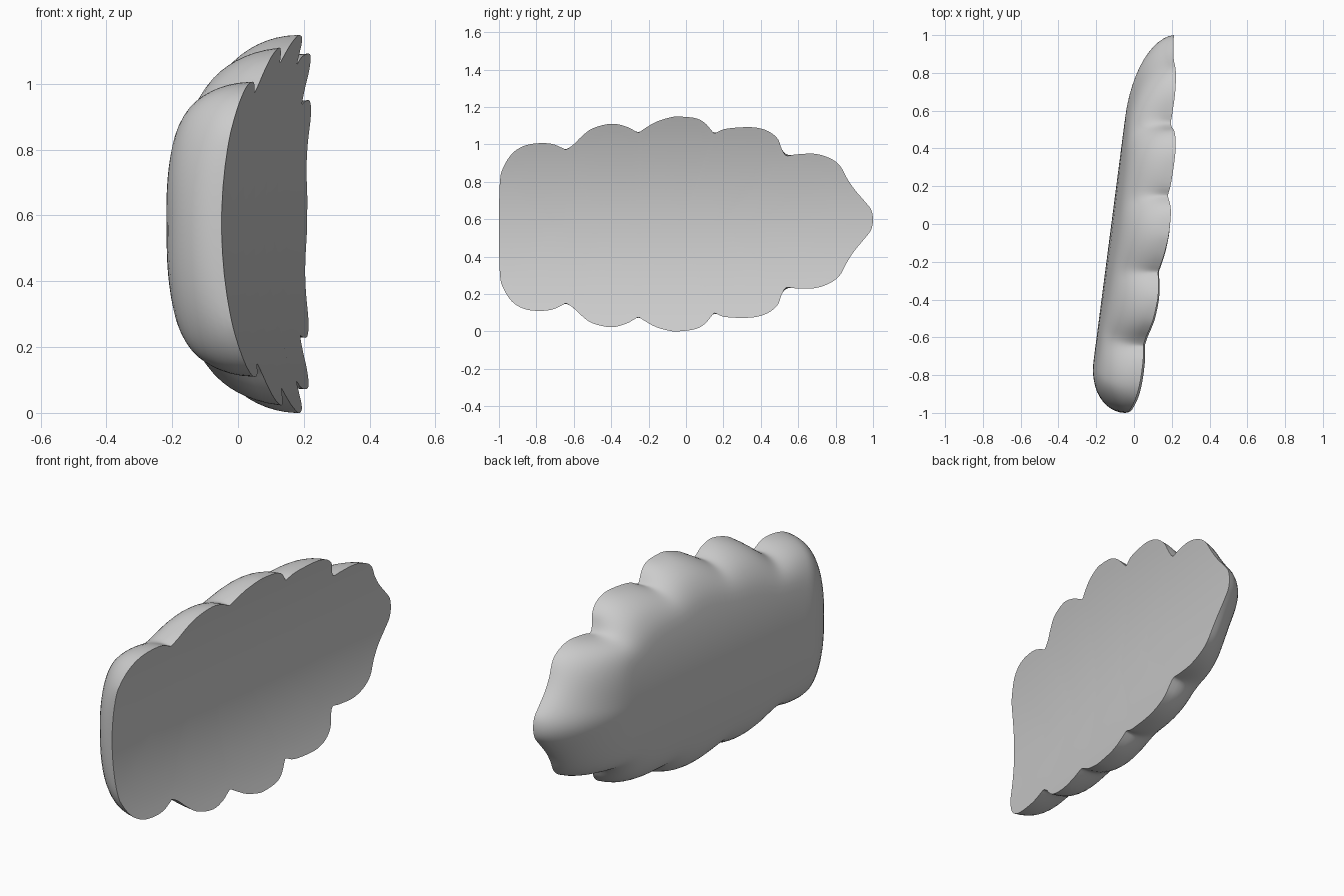
import bpy, bmesh, math

cube = bpy.data.objects.get("Cube")
if cube:
    bpy.data.objects.remove(cube, do_unlink=True)

THICK = 0.2

# Upper half of the scalloped outline as (y, z), blunt end to tip
HALF = [(-1.0, .56), (-.995, .80), (-.975, .88), (-.93, .95), (-.87, .99), (-.80, 1.005),
        (-.72, 1.003), (-.66, .98), (-.64, .973), (-.60, 1.0), (-.56, 1.04), (-.50, 1.085),
        (-.40, 1.11), (-.32, 1.095), (-.27, 1.07), (-.25, 1.065), (-.22, 1.085), (-.16, 1.12),
        (-.08, 1.145), (-.03, 1.148), (.05, 1.14), (.10, 1.115), (.14, 1.07), (.155, 1.06),
        (.20, 1.08), (.28, 1.09), (.37, 1.09), (.44, 1.07), (.49, 1.03), (.51, .98),
        (.535, .94), (.58, .945), (.68, .95), (.76, .93), (.82, .89), (.86, .82),
        (.90, .76), (.96, .69), (.99, .65), (1.0, .597)]


def mid_z(y):
    return 0.575 + 0.022 * y


def face_x(y, z):
    """Shallow dished surface of the flat side."""
    return 0.08 + 0.13 * y + 0.34 * (z - 0.575) ** 2


def smoothstep(a, b, v):
    t = min(1, max(0, (v - a) / (b - a)))
    return t * t * (3 - 2 * t)


def spline(points, steps):
    """Closed Catmull-Rom curve."""
    out, n = [], len(points)
    for i in range(n):
        p = [points[(i + k) % n] for k in (-1, 0, 1, 2)]
        for s in range(steps):
            t = s / steps
            out.append(tuple(0.5 * (2 * b + (c - a) * t + (2 * a - 5 * b + 4 * c - d) * t * t
                                    + (3 * b - a - 3 * c + d) * t ** 3)
                             for a, b, c, d in zip(*p)))
    return out


def blur(points, passes):
    for _ in range(passes):
        n = len(points)
        points = [tuple((points[i - 1][k] + 2 * points[i][k] + points[(i + 1) % n][k]) / 4
                        for k in (0, 1)) for i in range(n)]
    return points


def spine(y):
    q = -0.1 + 0.55 * y
    return q, mid_z(q)


def toward(p, f):
    q = spine(p[0])
    return p[0] + (q[0] - p[0]) * f, p[1] + (q[1] - p[1]) * f


# Full outline: upper half mirrored about the slightly tilted axis
HALF[0] = (-1.0, mid_z(-1))
lower = [(y, 2 * mid_z(y) - z) for y, z in HALF[-2:0:-1]]
outline = spline(HALF + lower, 4)

rings = []
# Dished face, from the spine out to the rim
for f in (1, .8, .6, .4, .2, .08, 0):
    rings.append([(face_x(*c), *c) for c in (toward(p, f) for p in outline)])

# Rounded wall; the scallops soften as it rolls over to the back
STEPS = 12
loop = outline
for k in range(1, STEPS + 1):
    a = k / STEPS * math.pi / 2
    loop = blur(loop, 8 if k < 8 else 16)
    ring = []
    for p in loop:
        tip, blunt = smoothstep(.6, .95, p[0]), smoothstep(-.85, -.99, p[0])
        radius = .2 + .19 * tip + .05 * blunt
        power = 2.5 - .5 * max(tip, blunt)
        inset = radius * (1 - math.cos(a) ** (2 / power))
        height = THICK * math.sin(a) ** (2 / power)
        q = spine(p[0])
        f = min(.9, inset / math.hypot(q[0] - p[0], q[1] - p[1]))
        c = toward(p, f)
        ring.append((face_x(*c) - height, *c))
    rings.append(ring)

# Back surface, closing on the spine
last = [r[1:] for r in rings[-1]]
for f in (.25, .5, .75, 1):
    ring = []
    for p, base in zip(loop, last):
        q = spine(p[0])
        c = tuple(b + (e - b) * f for b, e in zip(base, q))
        ring.append((face_x(*c) - THICK, *c))
    rings.append(ring)

bm = bmesh.new()
verts = [[bm.verts.new(co) for co in ring] for ring in rings]
n = len(outline)
for lo, hi in zip(verts, verts[1:]):
    for i in range(n):
        j = (i + 1) % n
        bm.faces.new((lo[i], lo[j], hi[j], hi[i]))
bmesh.ops.remove_doubles(bm, verts=bm.verts, dist=0.0002)
bmesh.ops.recalc_face_normals(bm, faces=bm.faces)

mesh = bpy.data.meshes.new("scalloped_plate")
bm.to_mesh(mesh)
bm.free()
plate = bpy.data.objects.new("scalloped_plate", mesh)
bpy.context.collection.objects.link(plate)

# Single plain grey
grey = bpy.data.materials.new("light_grey")
grey.use_nodes = True
color = (.6, .6, .6, 1)
grey.diffuse_color = color
grey.node_tree.nodes["Principled BSDF"].inputs["Base Color"].default_value = color
mesh.materials.append(grey)

bpy.ops.object.select_all(action='DESELECT')
plate.select_set(True)
bpy.context.view_layer.objects.active = plate
bpy.ops.object.shade_smooth_by_angle(angle=math.radians(40))
